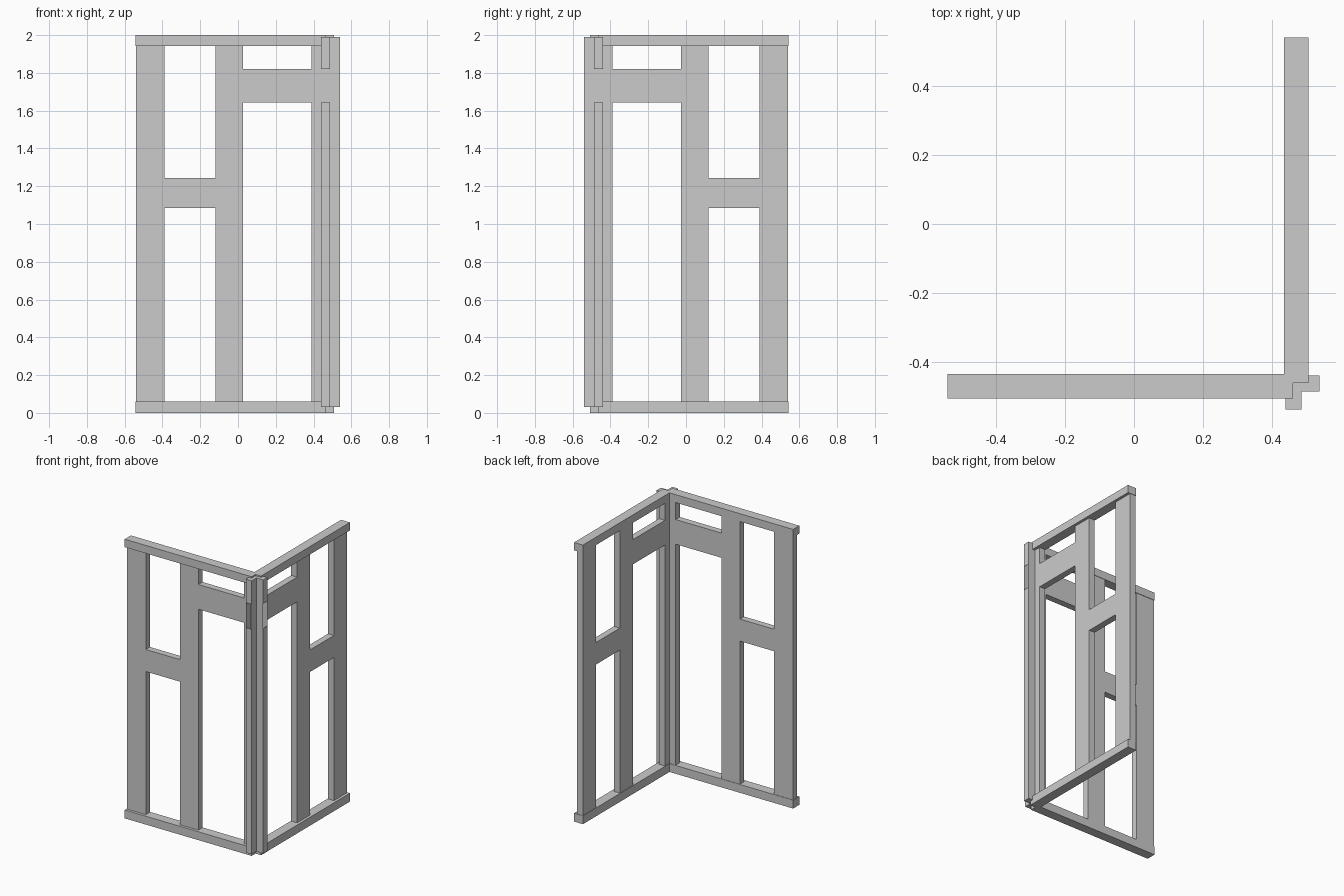
import bpy, bmesh
from mathutils import Vector

if "Cube" in bpy.data.objects:
    bpy.data.objects.remove(bpy.data.objects["Cube"])

# Column and row breaks of one panel, and its solid cells (top row last)
XS = [-0.54, -0.39, -0.12, 0.027, 0.39, 0.54]
ZS = [0.03, 1.085, 1.243, 1.643, 1.82, 1.99]
CELLS = ["#.#.#", "###.#", "#.#.#", "#.###", "#.#.#"]
Y_FRONT, Y_BACK = -0.487, -0.44


def front(p):
    return p


def side(p):
    # Mirror across the diagonal: front wall becomes right wall
    return (-p[1], -p[0], p[2])


def finish(bm, name, place):
    for v in bm.verts:
        v.co = Vector(place(v.co.copy()))
    if place is side:
        bmesh.ops.reverse_faces(bm, faces=bm.faces[:])
    mesh = bpy.data.meshes.new(name)
    bm.to_mesh(mesh)
    bm.free()
    ob = bpy.data.objects.new(name, mesh)
    bpy.context.collection.objects.link(ob)


def panel(name, place):
    bm = bmesh.new()
    grid = {(i, j): bm.verts.new((x, Y_FRONT, z))
            for i, x in enumerate(XS) for j, z in enumerate(ZS)}
    for j, row in enumerate(CELLS):
        for i, c in enumerate(row):
            if c == "#":
                bm.faces.new([grid[i, j], grid[i + 1, j],
                              grid[i + 1, j + 1], grid[i, j + 1]])
    bmesh.ops.delete(bm, geom=[v for v in bm.verts if not v.link_faces],
                     context='VERTS')
    ret = bmesh.ops.extrude_face_region(bm, geom=bm.faces[:], use_keep_orig=True)
    for v in ret["geom"]:
        if isinstance(v, bmesh.types.BMVert):
            v.co.y = Y_BACK
    bmesh.ops.recalc_face_normals(bm, faces=bm.faces[:])
    # Open end of the upper crossbar at the corner
    ends = [f for f in bm.faces
            if all(v.co.x > 0.53 for v in f.verts)
            and ZS[3] < f.calc_center_median().z < ZS[4]]
    bmesh.ops.delete(bm, geom=ends, context='FACES')
    finish(bm, name, place)


def rail(name, z0, z1, place):
    bm = bmesh.new()
    lo, hi = Vector((-0.543, -0.507, z0)), Vector((0.463, -0.437, z1))
    bmesh.ops.create_cube(bm, size=1)
    for v in bm.verts:
        v.co = (lo + hi) / 2 + v.co * (hi - lo)
    finish(bm, name, place)


# Two identical walls meeting at the corner
for label, place in (("front", front), ("right", side)):
    panel(label + "_panel_frame", place)
    rail(label + "_bottom_rail", 0.0, 0.06, place)
    rail(label + "_top_rail", 1.943, 2.0, place)
